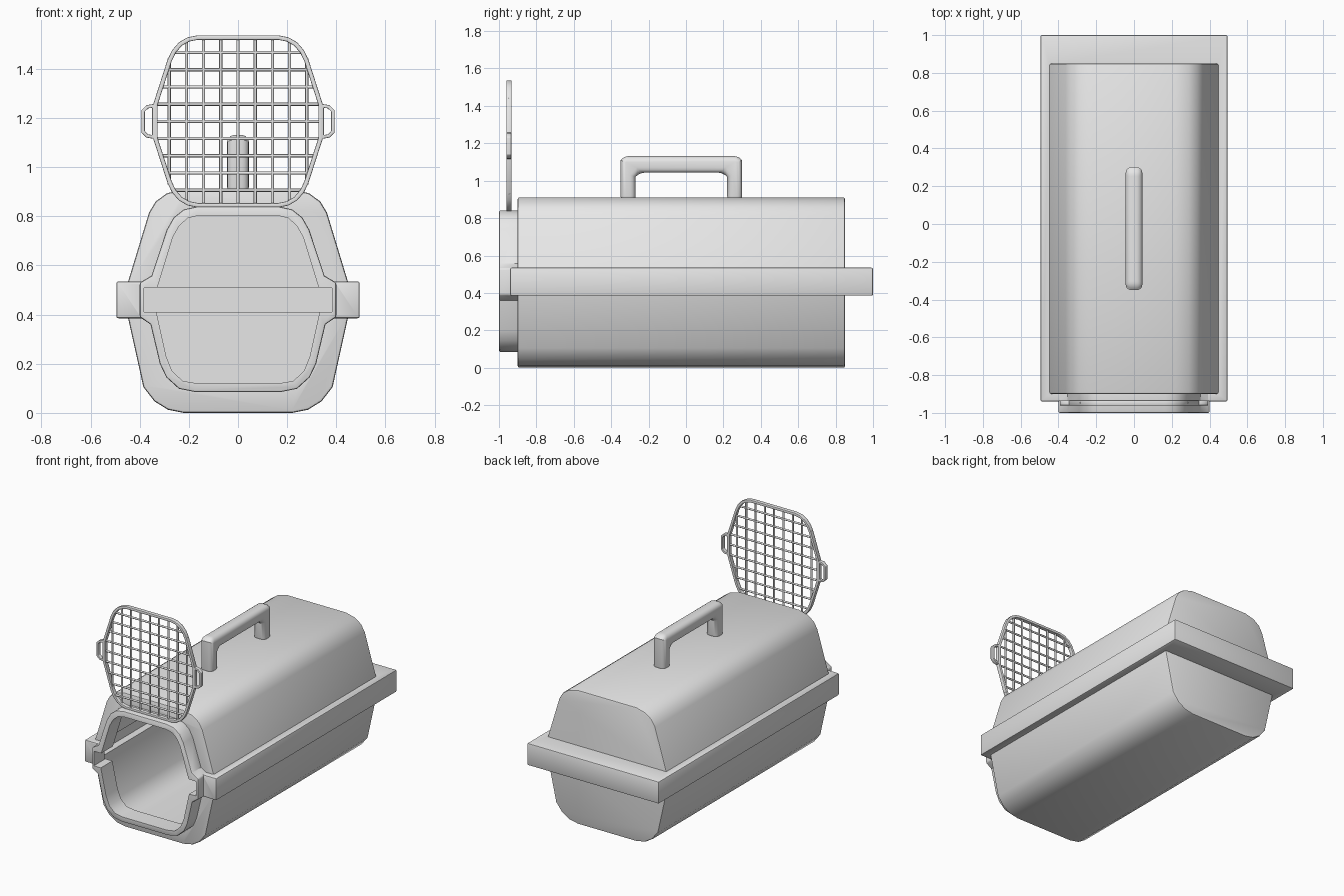
import bpy, bmesh, math
from mathutils import Vector, Matrix

if "Cube" in bpy.data.objects:
    bpy.data.objects.remove(bpy.data.objects["Cube"])

grey = bpy.data.materials.new("light_grey_plastic")
grey.diffuse_color = (0.8, 0.8, 0.8, 1)
grey.use_nodes = True
grey.node_tree.nodes["Principled BSDF"].inputs["Base Color"].default_value = grey.diffuse_color


def finish(name, bm, bevel=0.0, segs=2, smooth=38):
    bmesh.ops.recalc_face_normals(bm, faces=bm.faces)
    me = bpy.data.meshes.new(name)
    bm.to_mesh(me)
    bm.free()
    ob = bpy.data.objects.new(name, me)
    bpy.context.collection.objects.link(ob)
    me.materials.append(grey)
    if bevel:
        m = ob.modifiers.new("bevel", 'BEVEL')
        m.width, m.segments, m.limit_method = bevel, segs, 'ANGLE'
        m.angle_limit = math.radians(45)
        activate(ob)
        bpy.ops.object.modifier_apply(modifier=m.name)
    shade(ob, smooth)
    return ob


def activate(ob):
    bpy.ops.object.select_all(action='DESELECT')
    ob.select_set(True)
    bpy.context.view_layer.objects.active = ob


def shade(ob, angle):
    activate(ob)
    bpy.ops.object.shade_smooth_by_angle(angle=math.radians(angle))


def mirrored(half):
    """Right half of an outline, bottom to top -> closed outline."""
    return half + [(-x, z) for x, z in reversed(half)]


def offset(pts, d):
    """Inset a counter-clockwise outline by d."""
    out, n = [], len(pts)
    for i in range(n):
        a, b, c = (Vector(pts[(i + k) % n]) for k in (-1, 0, 1))
        e1, e2 = (b - a).normalized(), (c - b).normalized()
        n1, n2 = Vector((-e1.y, e1.x)), Vector((-e2.y, e2.x))
        p = b + (n1 + n2) * d / (1 + n1.dot(n2))
        out.append((p.x, p.y))
    return out


def prism(name, pts, a, b, axis='Y', **kw):
    bm = bmesh.new()
    put = (lambda u, w, t: (u, t, w)) if axis == 'Y' else (lambda u, w, t: (t, u, w))
    A, B = ([bm.verts.new(put(u, w, t)) for u, w in pts] for t in (a, b))
    bm.faces.new(A)
    bm.faces.new(B)
    for i in range(len(pts)):
        j = (i + 1) % len(pts)
        bm.faces.new((A[i], A[j], B[j], B[i]))
    return finish(name, bm, **kw)


def ring(name, outer, d, a, b, **kw):
    bm = bmesh.new()
    inner = offset(outer, d)
    loops = [[bm.verts.new((x, y, z)) for x, z in pts]
             for pts, y in ((outer, a), (outer, b), (inner, b), (inner, a))]
    for k in range(4):
        P, Q = loops[k], loops[(k + 1) % 4]
        for i in range(len(outer)):
            j = (i + 1) % len(outer)
            bm.faces.new((P[i], P[j], Q[j], Q[i]))
    return finish(name, bm, **kw)


def box_pts(x, z0, z1):
    return [(x, z0), (x, z1), (-x, z1), (-x, z0)]


# Shell: body, rim and front collar joined, then hollowed out
body = mirrored([(.22, 0), (.285, .013), (.34, .047), (.385, .105), (.447, .385),
                 (.447, .535), (.362, .815), (.335, .86), (.29, .893), (.22, .911)])
shell = prism("carrier_shell", body, -.9, .85, bevel=.01)
rim = prism("rim", box_pts(.495, .385, .535), -.94, 1.0, bevel=.008)
collar = prism("collar", mirrored(
    [(.175, .085), (.24, .098), (.292, .145), (.318, .2), (.356, .36), (.4, .39),
     (.4, .53), (.352, .558), (.29, .745), (.262, .795), (.22, .828), (.165, .84)]),
    -1.0, -.88, bevel=.008)
cavity = prism("cavity", offset(body, .025), -.875, .825)
groove = prism("rim_groove", box_pts(.47, .41, .51), -.885, .975)
opening = prism("opening", mirrored(
    [(.165, .12), (.225, .13), (.268, .17), (.292, .23), (.332, .41), (.383, .411),
     (.383, .509), (.328, .51), (.265, .715), (.24, .76), (.205, .792), (.16, .803)]),
    -1.05, -.8)
for tool, op in ((rim, 'UNION'), (collar, 'UNION'), (cavity, 'DIFFERENCE'),
                 (groove, 'DIFFERENCE'), (opening, 'DIFFERENCE')):
    m = shell.modifiers.new("cut", 'BOOLEAN')
    m.object, m.operation, m.solver = tool, op, 'EXACT'
    activate(shell)
    bpy.ops.object.modifier_apply(modifier=m.name)
    bpy.data.objects.remove(tool)
shade(shell, 38)

# Carry handle: an arch along y
prism("handle", [(-.35, .89), (-.27, .89), (-.27, 1.02), (-.25, 1.043), (.2, 1.043),
                 (.22, 1.02), (.22, .89), (.3, .89), (.3, 1.11), (.28, 1.131),
                 (-.33, 1.131), (-.35, 1.11)],
      -.044, .044, 'X', bevel=.028, segs=4)

# Raised door: frame, latch ears and grid
CZ, DY = 1.186, -.947
quarter = [(.165, .35), (.205, .342), (.24, .322), (.268, .29), (.287, .25), (.345, .07)]
half = [(x, CZ - z) for x, z in quarter] + [(x, CZ + z) for x, z in reversed(quarter)]
ring("door_frame", mirrored(half), .018, DY - .014, DY + .014, bevel=.004)
ear = [(.335, -.072), (.372, -.066), (.393, -.046), (.393, .046), (.372, .066), (.335, .072)]
for s in (1, -1):
    pts = [(s * x, CZ + z) for x, z in ear]
    ring("door_latch_ear", pts if s > 0 else pts[::-1], .014, DY - .013, DY + .013, bevel=.003)


def reach(u, pts):
    """Half length of a bar at distance u from the door centre."""
    for (a, p), (b, q) in zip(pts, pts[1:]):
        if a <= u <= b:
            return p + (q - p) * (u - a) / (b - a) - .008
    return pts[-1][1]


up = [(0, .35)] + quarter
across = [(0, .345)] + [(z, x) for x, z in reversed(quarter)]
bm = bmesh.new()
for i in range(-4, 5):
    u = i * .07
    for vertical in (True, False):
        L = 2 * reach(abs(u), up if vertical else across)
        pos = (u, DY, CZ) if vertical else (0, DY, CZ + u)
        rot = Matrix() if vertical else Matrix.Rotation(math.pi / 2, 4, 'Y')
        bmesh.ops.create_cone(bm, cap_ends=True, segments=8, radius1=.0065, radius2=.0065,
                              depth=L, matrix=Matrix.Translation(pos) @ rot)
finish("door_grid", bm, smooth=50)
